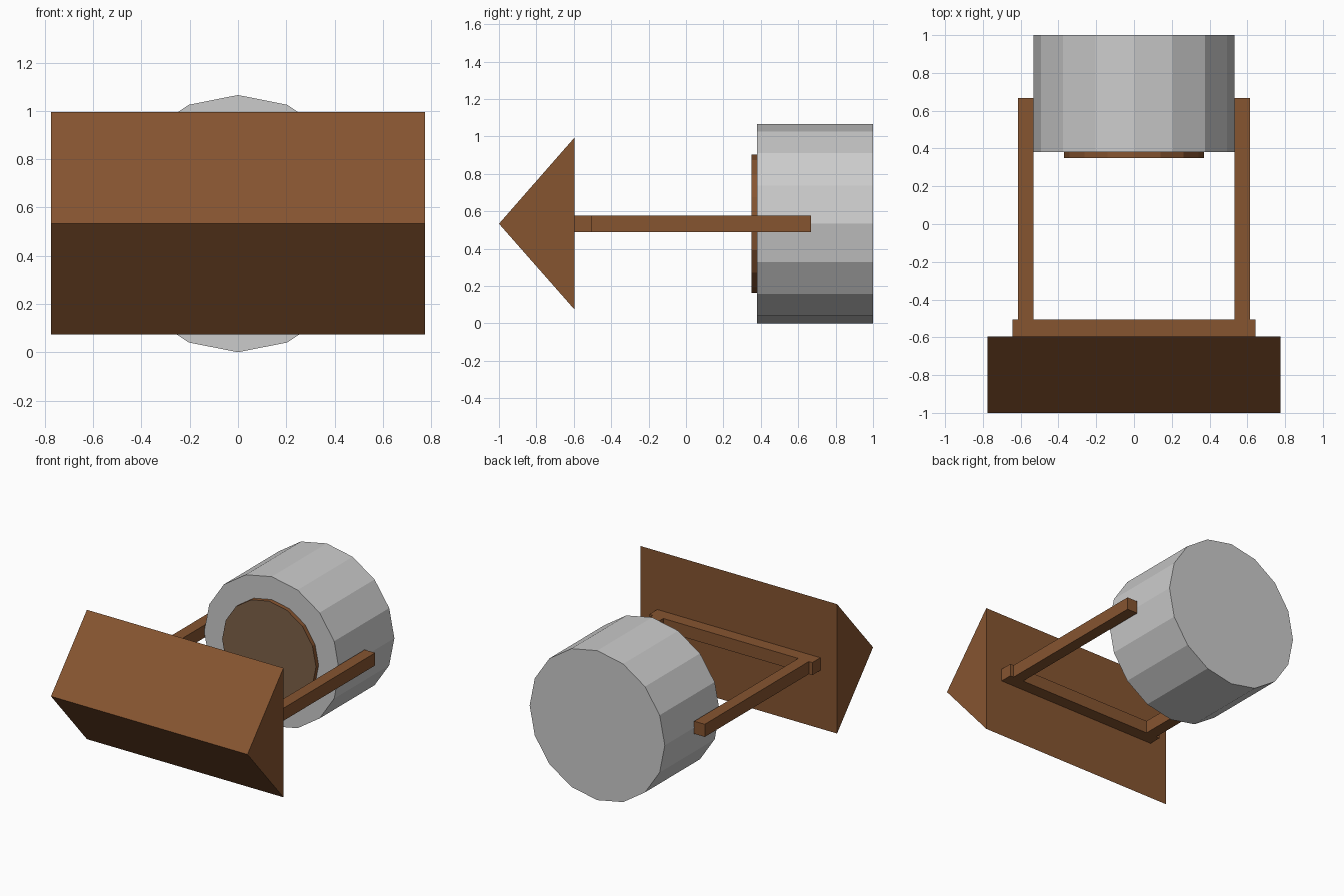
import bpy, bmesh
from math import pi
from mathutils import Matrix

if "Cube" in bpy.data.objects:
    bpy.data.objects.remove(bpy.data.objects["Cube"])

ZC = 0.533  # height of the common axis


def material(name, rgb):
    m = bpy.data.materials.new(name)
    m.diffuse_color = (*rgb, 1)
    m.use_nodes = True
    m.node_tree.nodes["Principled BSDF"].inputs["Base Color"].default_value = m.diffuse_color
    return m


wood = material("brown_wood", (0.24, 0.09, 0.03))
face_brown = material("dull_brown", (0.21, 0.12, 0.065))


def finish(name, bm, *mats):
    bmesh.ops.recalc_face_normals(bm, faces=bm.faces)
    me = bpy.data.meshes.new(name)
    bm.to_mesh(me)
    bm.free()
    for m in mats:
        me.materials.append(m)
    ob = bpy.data.objects.new(name, me)
    bpy.context.collection.objects.link(ob)
    return ob


def box(name, x0, x1, y0, y1, z0, z1):
    bm = bmesh.new()
    bmesh.ops.create_cube(bm, size=1)
    bmesh.ops.scale(bm, vec=(x1 - x0, y1 - y0, z1 - z0), verts=bm.verts)
    bmesh.ops.translate(bm, vec=((x0 + x1) / 2, (y0 + y1) / 2, (z0 + z1) / 2), verts=bm.verts)
    return finish(name, bm, wood)


def drum_mesh(radius, y0, y1):
    # 16-sided cylinder along y with a corner at the top
    bm = bmesh.new()
    mat = Matrix.Translation((0, (y0 + y1) / 2, ZC)) @ Matrix.Rotation(pi / 2, 4, 'X')
    bmesh.ops.create_cone(bm, cap_ends=True, segments=16, radius1=radius,
                          radius2=radius, depth=y1 - y0, matrix=mat)
    return bm


# Grey drum head
finish("drum", drum_mesh(0.533, 0.38, 1.0))

# Brown disc on the front of the drum, with a duller front face
bm = drum_mesh(0.37, 0.35, 0.385)
bm.normal_update()
for f in bm.faces:
    if f.normal.y < -0.9:
        f.material_index = 1
finish("front_disc", bm, wood, face_brown)

# Triangular wedge, extruded across x
bm = bmesh.new()
profile = [(-1.0, ZC), (-0.595, 0.995), (-0.595, 0.073)]
tri = bm.faces.new([bm.verts.new((-0.775, y, z)) for y, z in profile])
ext = bmesh.ops.extrude_face_region(bm, geom=[tri])
bmesh.ops.translate(bm, vec=(1.55, 0, 0),
                    verts=[v for v in ext["geom"] if isinstance(v, bmesh.types.BMVert)])
finish("wedge", bm, wood)

# Yoke: crossbar and two side arms
z0, z1 = ZC - 0.045, ZC + 0.045
box("crossbar", -0.643, 0.643, -0.597, -0.505, z0, z1)
box("right_arm", 0.532, 0.615, -0.507, 0.667, z0, z1)
box("left_arm", -0.615, -0.532, -0.507, 0.667, z0, z1)
